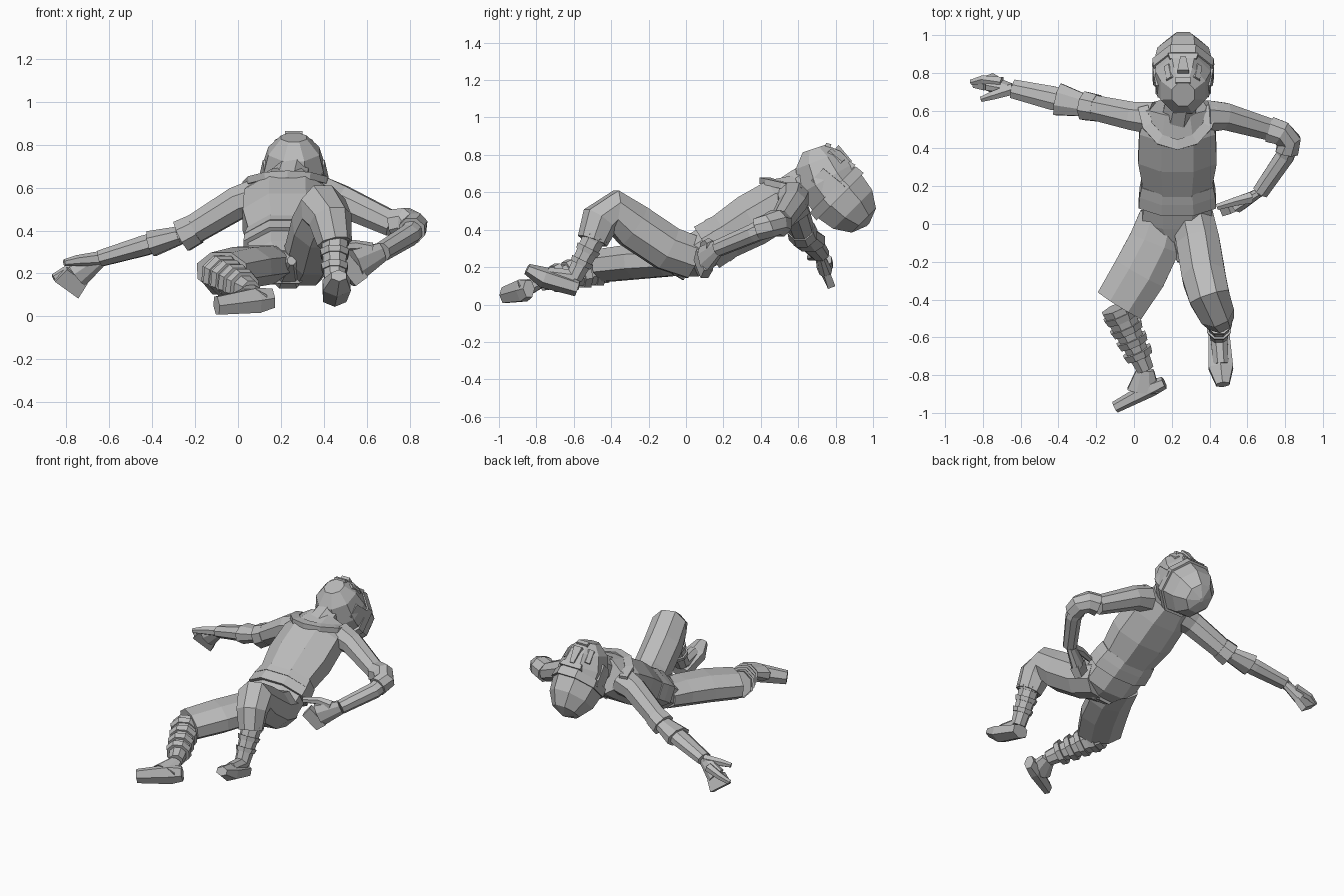
import bpy, bmesh, math
from mathutils import Vector

default_cube = bpy.data.objects.get("Cube")
if default_cube:
    bpy.data.objects.remove(default_cube, do_unlink=True)

grey = bpy.data.materials.new("plain grey")
grey.use_nodes = True
grey.diffuse_color = (0.5, 0.5, 0.5, 1)
grey.node_tree.nodes["Principled BSDF"].inputs["Base Color"].default_value = grey.diffuse_color


def point(x, y, z):
    return Vector((x, y, z))


def taper(start, end, bulge=0):
    """Radius rule along a limb, from start to end, swelling in the middle."""
    return lambda t: start + (end - start) * t + bulge * math.sin(math.pi * t)


def limb(name, path, radius, flat=1, up=(0, 0, 1), sides=8):
    """Flat-faced skin along a path; flat is the height of a ring over its width."""
    bm = bmesh.new()
    fit = 1 / math.cos(math.pi / sides)
    last = len(path) - 1
    rings = []
    for i, centre in enumerate(path):
        along = (path[min(i + 1, last)] - path[max(i - 1, 0)]).normalized()
        side = along.cross(Vector(up)).normalized()
        top = side.cross(along)
        size = radius(i / last) * fit
        ring = []
        for k in range(sides):
            angle = (k + 0.5) * math.tau / sides
            offset = side * math.cos(angle) + top * math.sin(angle) * flat
            ring.append(bm.verts.new(centre + offset * size))
        rings.append(ring)
    for lower, upper in zip(rings, rings[1:]):
        for k in range(sides):
            n = (k + 1) % sides
            bm.faces.new((lower[k], lower[n], upper[n], upper[k]))
    bm.faces.new(rings[0])
    bm.faces.new(rings[-1])
    bmesh.ops.recalc_face_normals(bm, faces=bm.faces)
    mesh = bpy.data.meshes.new(name)
    bm.to_mesh(mesh)
    bm.free()
    mesh.materials.append(grey)
    bpy.context.collection.objects.link(bpy.data.objects.new(name, mesh))


def cuff(name, start, end, low, high, radius, flat=1):
    """Short sleeve covering part of the line from start to end."""
    limb(name, [start.lerp(end, low), start.lerp(end, high)], radius, flat)


def wraps(name, knee, ankle, count, radius):
    """Evenly spaced bands down a shin, shrinking toward the ankle."""
    for i in range(count):
        t = (i + 0.5) / (count + 1)
        size = radius * (1 - t / 4)
        cuff(f"{name}_{i}", knee, ankle, t, t + 0.1, taper(size, size * 0.9))


# Torso with belt and tunic hem
def spine(y, z):
    return point(0.23, y, z)


crotch, waist, throat = spine(-0.08, 0.23), spine(0.2, 0.36), spine(0.62, 0.59)
hips = spine(0.02, 0.25)
limb("hips", [crotch, hips, waist], taper(0.13, 0.18, 0.03), flat=0.6)
limb("chest", [waist, spine(0.35, 0.45), spine(0.5, 0.54), throat],
     taper(0.18, 0.16, 0.04), flat=0.69)
cuff("belt", hips, waist, 0.5, 0.82, taper(0.205, 0.2), flat=0.63)
cuff("tunic_hem", hips, waist, 0.82, 1.1, taper(0.2, 0.19), flat=0.65)


# Collar curving over the chest
def collar_point(step):
    angle = math.pi * step / 6
    dip = math.sin(angle)
    return spine(0.62 - dip / 5, 0.61 + dip / 19) + Vector((math.cos(angle) / 5.5, 0, 0))


limb("collar", [collar_point(step) for step in range(7)], taper(0.028, 0.028),
     flat=0.6, sides=4)


# Head thrown back: the along axis runs from chin to crown, out points away from the nape
along_axis, out_axis = Vector((0, 1, -1)).normalized(), Vector((0, 1, 1)).normalized()


def head(side, along, out):
    return point(0.26, 0.81, 0.59) + Vector((side, 0, 0)) + along_axis * along + out_axis * out


limb("neck", [spine(0.53, 0.58), head(0, -0.16, 0)], taper(0.09, 0.08))
limb("face", [head(0, -0.26, 0.085), head(0, -0.2, 0.055), head(0, -0.1, 0.015), head(0, 0, 0)],
     taper(0.06, 0.145, 0.035), flat=1.1)
quarter = math.pi / 2
limb("helmet", [head(0, 0.23 * math.sin(quarter * i / 3), 0) for i in range(4)],
     lambda t: 0.155 * math.cos(quarter * t * 0.95), flat=1.08)
limb("helmet_band", [head(0, -0.035, 0), head(0, 0.02, 0)], taper(0.158, 0.163), flat=1.1)

# Face details
limb("nose", [head(0, -0.18, 0.16), head(0, -0.07, 0.165)], taper(0.03, 0.015), sides=4)
limb("brow", [head(0, -0.075, 0.15), head(0, -0.04, 0.155)], taper(0.07, 0.08),
     flat=0.3, sides=4)
limb("lips", [head(0, -0.225, 0.13), head(0, -0.2, 0.145)], taper(0.04, 0.04),
     flat=0.6, sides=4)
for label, sign in (("right", -1), ("left", 1)):
    limb(label + "_cheek", [head(sign * 0.06, -0.19, 0.12), head(sign * 0.075, -0.1, 0.13)],
         taper(0.028, 0.025), sides=6)
    limb(label + "_cheek_guard", [head(sign * 0.125, -0.15, 0), head(sign * 0.14, 0, 0)],
         taper(0.015, 0.02), flat=3, sides=4)

# Outstretched right arm
shoulder, elbow = point(0.1, 0.56, 0.56), point(-0.23, 0.62, 0.39)
wrist, knuckles = point(-0.64, 0.715, 0.27), point(-0.75, 0.74, 0.19)
limb("right_sleeve", [shoulder, point(0, 0.57, 0.53), elbow], taper(0.085, 0.065))
cuff("right_sleeve_cuff", shoulder, elbow, 0.9, 1.1, taper(0.07, 0.075))
limb("right_forearm", [elbow, elbow.lerp(wrist, 0.5), wrist], taper(0.055, 0.05, 0.01), flat=0.75)
cuff("right_forearm_cuff", elbow, wrist, 0.1, 0.42, taper(0.06, 0.085), flat=0.7)

# Right hand, spread open
palm_up = (-0.1, 0.9, 0.3)
limb("right_palm", [wrist, knuckles], taper(0.035, 0.06), flat=0.6, up=palm_up)
limb("right_fingers", [knuckles, point(-0.8, 0.76, 0.13)], taper(0.06, 0.07),
     flat=0.3, up=palm_up, sides=4)
limb("right_forefinger", [point(-0.7, 0.75, 0.24), point(-0.8, 0.765, 0.21),
                          point(-0.86, 0.75, 0.18)], taper(0.028, 0.015), sides=6)
limb("right_thumb", [wrist, point(-0.75, 0.68, 0.26), point(-0.81, 0.66, 0.25)],
     taper(0.03, 0.014), sides=6)

# Bent left arm
shoulder, elbow = point(0.38, 0.57, 0.57), point(0.82, 0.44, 0.42)
wrist, knuckles = point(0.67, 0.17, 0.3), point(0.55, 0.1, 0.24)
sleeve_end = point(0.72, 0.5, 0.43)
limb("left_sleeve", [shoulder, point(0.48, 0.57, 0.54), sleeve_end], taper(0.085, 0.058))
limb("left_elbow_cuff", [sleeve_end, point(0.78, 0.48, 0.44), elbow, point(0.81, 0.38, 0.4)],
     taper(0.068, 0.06))
limb("left_forearm", [elbow, point(0.8, 0.36, 0.38), wrist], taper(0.055, 0.043))

# Left hand on the hip
palm_up = (-0.3, 0.9, 0.1)
limb("left_palm", [wrist, knuckles], taper(0.045, 0.075), flat=0.5, up=palm_up)
limb("left_fingers", [knuckles, point(0.5, 0.08, 0.19)], taper(0.075, 0.065),
     flat=0.35, up=palm_up, sides=4)
limb("left_thumb", [point(0.62, 0.14, 0.31), point(0.54, 0.12, 0.33), point(0.44, 0.09, 0.32)],
     taper(0.03, 0.016), sides=6)

# Baggy trousers
limb("right_trouser", [point(0.15, 0.04, 0.25), point(0.11, -0.1, 0.24),
                       point(0.03, -0.26, 0.23), point(-0.075, -0.43, 0.21)],
     taper(0.12, 0.135, 0.015), flat=0.65)
limb("left_trouser", [point(0.31, 0.04, 0.25), point(0.34, -0.1, 0.3), point(0.37, -0.28, 0.42),
                      point(0.4, -0.39, 0.5), point(0.43, -0.46, 0.45), point(0.45, -0.5, 0.34)],
     taper(0.11, 0.075, 0.02), flat=1.03)
limb("trouser_gusset", [spine(0, 0.23), point(0.25, -0.2, 0.26)], taper(0.1, 0.02))

# Wrapped shins
right_knee, right_ankle = point(-0.09, -0.44, 0.2), point(0.06, -0.77, 0.12)
left_knee, left_ankle = point(0.45, -0.47, 0.4), point(0.45, -0.6, 0.14)
limb("right_shin", [right_knee, right_knee.lerp(right_ankle, 0.5), right_ankle],
     taper(0.085, 0.045))
limb("left_shin", [left_knee, left_knee.lerp(left_ankle, 0.5), left_ankle], taper(0.065, 0.045))
wraps("right_shin_wrap", right_knee, right_ankle, 4, 0.095)
wraps("left_shin_wrap", left_knee, left_ankle, 3, 0.075)

# Shoes, each with an instep joining the shin
limb("right_shoe", [point(0.16, -0.84, 0.085), point(0.09, -0.87, 0.075),
                    point(-0.1, -0.97, 0.05)], taper(0.045, 0.042, 0.015),
     flat=0.65, up=(0.45, 0.9, 0.1), sides=6)
limb("right_instep", [right_ankle, point(0.05, -0.88, 0.08)], taper(0.045, 0.085), flat=0.6)
limb("left_shoe", [point(0.45, -0.58, 0.09), point(0.46, -0.76, 0.145), point(0.47, -0.85, 0.19)],
     taper(0.055, 0.035, 0.02), flat=0.75, sides=6)
limb("left_instep", [left_ankle, point(0.46, -0.74, 0.16)], taper(0.045, 0.04))
